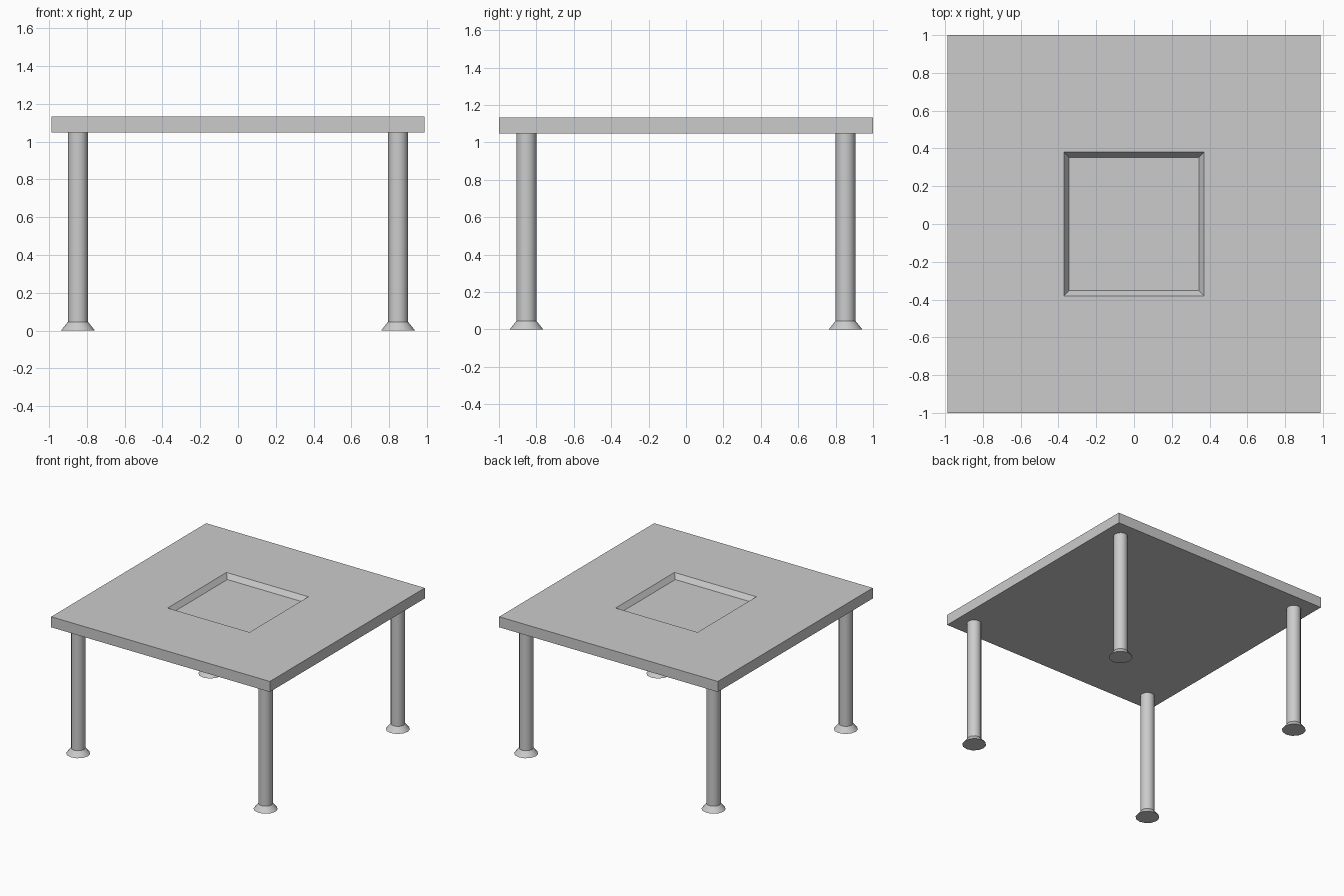
import bpy
import bmesh
from math import radians

cube = bpy.data.objects.get("Cube")
if cube:
    bpy.data.objects.remove(cube, do_unlink=True)

GREY = (0.6, 0.6, 0.6, 1)
grey = bpy.data.materials.new("light grey")
grey.use_nodes = True
grey.diffuse_color = GREY
grey.node_tree.nodes["Principled BSDF"].inputs["Base Color"].default_value = GREY

HALF_X, HALF_Y = 0.988, 1.0
TOP, UNDERSIDE = 1.133, 1.047
FOOT_TOP = 0.045
SIDES = 12


def add_object(name, bm):
    bmesh.ops.recalc_face_normals(bm, faces=bm.faces)
    mesh = bpy.data.meshes.new(name)
    bm.to_mesh(mesh)
    bm.free()
    mesh.materials.append(grey)
    obj = bpy.data.objects.new(name, mesh)
    bpy.context.collection.objects.link(obj)
    return obj


def rectangle(bm, x, y, z):
    return [bm.verts.new((sx * x, sy * y, z))
            for sx, sy in ((-1, -1), (1, -1), (1, 1), (-1, 1))]


# Table top: nested rectangles from the underside, over the rim, down into the recess
bm = bmesh.new()
rings = [rectangle(bm, *size) for size in (
    (HALF_X, HALF_Y, UNDERSIDE), (HALF_X, HALF_Y, TOP),
    (0.37, 0.38, TOP), (0.343, 0.352, TOP - 0.04))]
for a, b in zip(rings, rings[1:]):
    for i in range(4):
        j = (i + 1) % 4
        bm.faces.new((a[i], a[j], b[j], b[i]))
bm.faces.new(rings[0])
bm.faces.new(rings[-1])
add_object("table_top", bm)


def round_part(name, x, y, bottom, top, r_bottom, r_top):
    bm = bmesh.new()
    bmesh.ops.create_cone(bm, cap_ends=True, segments=SIDES,
                          radius1=r_bottom, radius2=r_top, depth=top - bottom)
    obj = add_object(name, bm)
    obj.location = (x, y, (bottom + top) / 2)
    bpy.ops.object.select_all(action="DESELECT")
    obj.select_set(True)
    bpy.context.view_layer.objects.active = obj
    bpy.ops.object.shade_smooth_by_angle(angle=radians(40))


# Round legs on flared feet, one at each corner
for side, sx in (("left", 1), ("right", -1)):
    for end, sy in (("front", -1), ("back", 1)):
        x, y = sx * 0.847, sy * 0.853
        round_part(f"{end}_{side}_leg", x, y, FOOT_TOP, UNDERSIDE, 0.054, 0.054)
        round_part(f"{end}_{side}_foot", x, y, 0, FOOT_TOP, 0.09, 0.054)
